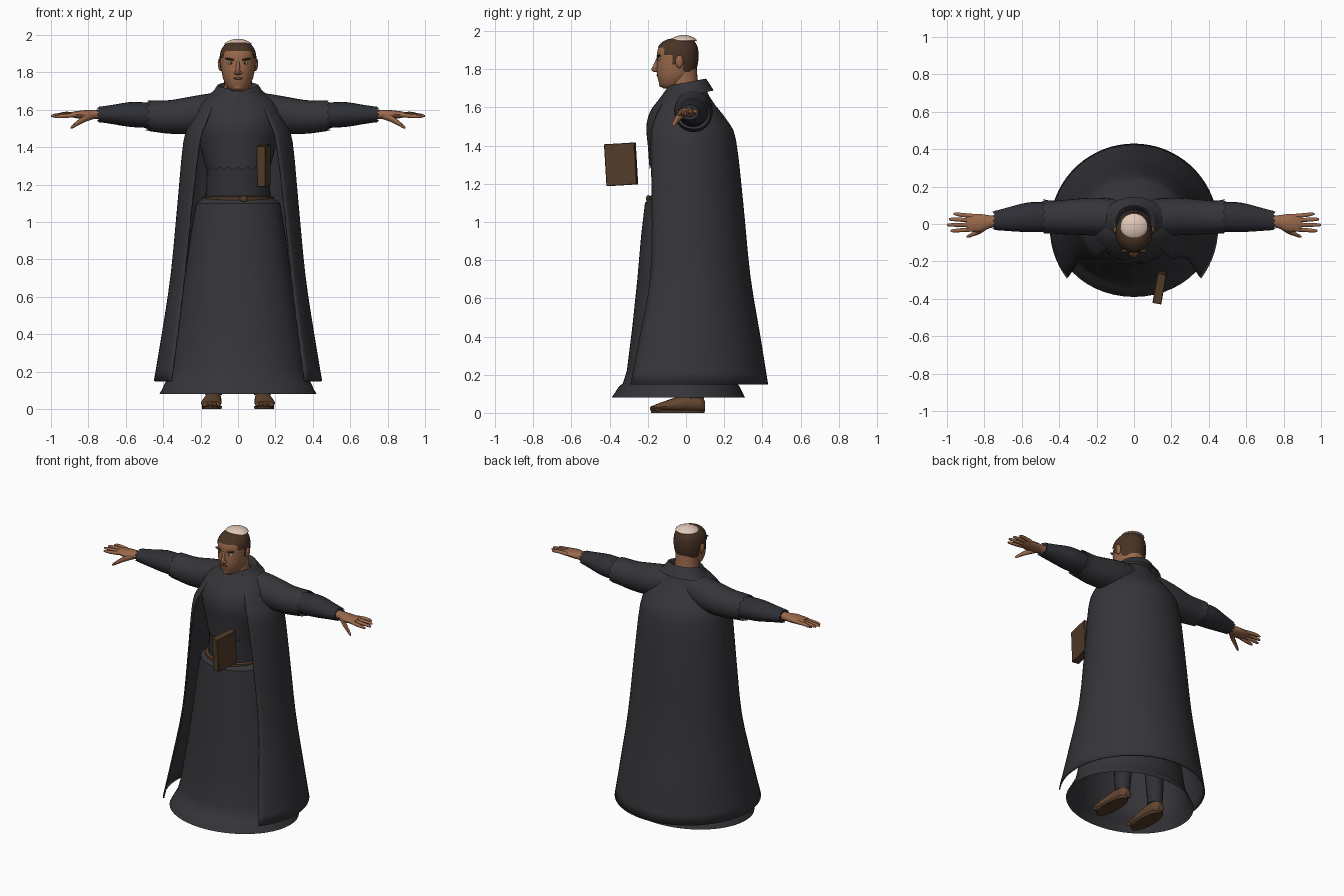
import bpy, bmesh, math
from mathutils import Vector, Matrix

cube = bpy.data.objects.get("Cube")
if cube:
    bpy.data.objects.remove(cube, do_unlink=True)


def material(name, r, g, b):
    mat = bpy.data.materials.new(name)
    mat.use_nodes = True
    mat.diffuse_color = (r, g, b, 1)
    shader = next(n for n in mat.node_tree.nodes if n.type == 'BSDF_PRINCIPLED')
    shader.inputs["Base Color"].default_value = (r, g, b, 1)
    shader.inputs["Roughness"].default_value = 0.9
    return mat


CLOTH = material("charcoal cloth", .036, .036, .042)
SLEEVE = material("dark sleeve cloth", .028, .029, .036)
SKIN = material("tan skin", .32, .14, .07)
HAIR = material("brown hair", .065, .033, .018)
SCALP = material("pale scalp", .75, .58, .48)
LEATHER = material("brown leather", .085, .045, .022)
SANDAL = material("sandal brown", .13, .062, .03)
EYE = material("eye white", .55, .5, .45)
LIP = material("lip", .2, .075, .045)

AXES = {'z': lambda t, u, v: (u, v, t),
        'x': lambda t, u, v: (t, u, v),
        'y': lambda t, u, v: (u, t, v)}


def finish(name, bm, mat, side=1):
    """Turn a bmesh into a smooth shaded object, mirrored for the right side."""
    if side < 0:
        bmesh.ops.scale(bm, vec=(-1, 1, 1), verts=bm.verts)
    bmesh.ops.recalc_face_normals(bm, faces=bm.faces)
    mesh = bpy.data.meshes.new(name)
    bm.to_mesh(mesh)
    bm.free()
    mesh.materials.append(mat)
    obj = bpy.data.objects.new(name, mesh)
    bpy.context.collection.objects.link(obj)
    bpy.ops.object.select_all(action='DESELECT')
    obj.select_set(True)
    bpy.context.view_layer.objects.active = obj
    bpy.ops.object.shade_smooth_by_angle(angle=math.radians(40))
    return obj


def smooth_sections(sections, steps):
    """Catmull-Rom interpolation between section tuples."""
    out = []
    last = len(sections) - 1
    for i in range(last):
        p0, p1 = sections[max(i - 1, 0)], sections[i]
        p2, p3 = sections[i + 1], sections[min(i + 2, last)]
        for k in range(steps):
            t = k / steps
            out.append([b + t / 2 * (c - a + t * (2 * a - 5 * b + 4 * c - d + t * (3 * (b - c) + d - a)))
                        for a, b, c, d in zip(p0, p1, p2, p3)])
    return out + [list(sections[last])]


def loft(name, mat, axis, sections, segs=24, steps=3, caps=(True, True), side=1,
         jag=(0, 0), tilt=0, keep=None):
    """Skin ellipses (t, u, v, ru, rv[, gap]); gap opens the front by an angle."""
    bm = bmesh.new()
    rings = []
    rows = smooth_sections(sections, steps)
    is_open = len(rows[0]) > 5
    for n, row in enumerate(rows):
        t, u, v, ru, rv = row[:5]
        gap = math.radians(row[5]) if is_open else 0
        ragged = jag[0] if n == 0 else jag[1] if n == len(rows) - 1 else 0
        ring = []
        for i in range(segs + is_open):
            ang = gap + (math.tau - 2 * gap) * i / segs
            p = Vector(AXES[axis](t + ragged * (-1) ** i,
                                  u + ru * math.sin(ang), v - rv * math.cos(ang)))
            p.z += tilt * p.y
            ring.append(bm.verts.new(p))
        rings.append(ring)
    for low, high in zip(rings, rings[1:]):
        for i in range(segs):
            j = (i + 1) % len(low)
            bm.faces.new((low[i], low[j], high[j], high[i]))
    if not is_open:
        for wanted, ring in zip(caps, (rings[0], rings[-1])):
            if wanted:
                bm.faces.new(ring)
    if keep:
        drop = [f for f in bm.faces if not keep(f.calc_center_median())]
        bmesh.ops.delete(bm, geom=drop, context='FACES')
    return finish(name, bm, mat, side)


def ellipsoid(name, mat, at, size, turn=0, side=1):
    bm = bmesh.new()
    bmesh.ops.create_uvsphere(bm, u_segments=14, v_segments=8, radius=1)
    shape = Matrix.Translation(at) @ Matrix.Rotation(turn, 4, 'Y') @ Matrix.Diagonal((*size, 1))
    bm.transform(shape)
    return finish(name, bm, mat, side)


# Robe: flared skirt, waist, ragged vest
loft("robe_skirt", CLOTH, 'z', [
    (.08, 0, -.04, .42, .35), (.14, 0, -.035, .39, .315), (.22, 0, -.03, .365, .28),
    (.7, 0, -.03, .285, .225), (1.1, 0, -.03, .225, .185), (1.105, 0, -.03, .16, .13)],
    segs=48, steps=2, caps=(False, True))
loft("robe_waist", SLEEVE, 'z', [
    (1.09, 0, -.025, .178, .155), (1.2, 0, -.025, .17, .155), (1.34, 0, -.025, .165, .155)])
loft("robe_vest", CLOTH, 'z', [
    (1.285, 0, -.025, .17, .167), (1.4, 0, -.02, .2, .18), (1.5, 0, -.015, .225, .193),
    (1.58, 0, -.015, .225, .172), (1.645, 0, -.005, .19, .135), (1.7, 0, 0, .11, .1)],
    segs=40, jag=(.008, 0), caps=(False, True))
loft("belt", LEATHER, 'z', [
    (1.108, 0, -.025, .183, .163), (1.113, 0, -.025, .192, .172),
    (1.133, 0, -.025, .192, .172), (1.138, 0, -.025, .18, .16)], segs=32, steps=1)
ellipsoid("belt_knot", LEATHER, (.03, -.198, 1.123), (.022, .012, .018))
loft("hood_collar", CLOTH, 'z', [
    (1.66, 0, .01, .175, .135), (1.7, 0, .008, .13, .115), (1.728, 0, .005, .112, .1),
    (1.725, 0, .005, .098, .088), (1.69, 0, 0, .085, .075)], tilt=.2, caps=(False, False))

# Open cloak wrapping round the back
cloak = loft("cloak", CLOTH, 'z', [
    (.15, 0, -.02, .45, .45, 53), (.4, 0, -.005, .408, .395, 53), (.72, 0, .01, .36, .327, 53),
    (1.1, 0, .008, .324, .292, 50), (1.43, 0, 0, .292, .262, 45), (1.53, 0, -.005, .255, .222, 43),
    (1.61, 0, -.01, .205, .165, 43), (1.67, 0, 0, .15, .115, 43)], segs=48)
hem = cloak.modifiers.new("thickness", 'SOLIDIFY')
hem.thickness = .008
hem.offset = -1

for side, label in ((1, "left"), (-1, "right")):
    # Sleeves
    loft(label + "_upper_sleeve", CLOTH, 'x', [
        (.03, .03, 1.61, .08, .07), (.12, .035, 1.59, .1, .1), (.24, .04, 1.573, .1, .1),
        (.36, .037, 1.562, .093, .09), (.44, .037, 1.566, .088, .085),
        (.485, .04, 1.568, .092, .08)], jag=(0, .009), caps=(True, False), side=side)
    loft(label + "_lower_sleeve", SLEEVE, 'x', [
        (.4, .037, 1.567, .075, .07), (.5, .037, 1.572, .08, .068), (.58, .035, 1.575, .078, .066),
        (.68, .025, 1.575, .062, .05), (.75, .018, 1.575, .05, .04)],
        jag=(0, .007), side=side)

    # Hands
    loft(label + "_palm", SKIN, 'x', [
        (.72, .015, 1.575, .032, .026), (.77, .012, 1.575, .034, .025),
        (.82, .005, 1.574, .048, .024), (.87, .006, 1.574, .047, .018),
        (.895, .008, 1.575, .038, .011)], segs=16, side=side)
    for n, (y, tip, name) in enumerate(((.043, .965, "little"), (.02, .99, "ring"),
                                        (-.004, 1, "middle"), (-.029, .98, "index"))):
        spread = y * 1.25
        z = 1.576 - .004 * n
        loft(f"{label}_{name}_finger", SKIN, 'x', [
            (.86, y, 1.575, .012, .012), (.92, (y + spread) / 2, z + .003, .0115, .011),
            (tip - .012, spread, z, .009, .008), (tip, spread, z - .002, .004, .004)],
            segs=10, steps=2, side=side)
    loft(label + "_thumb", SKIN, 'x', [
        (.775, -.005, 1.57, .016, .02), (.82, -.035, 1.553, .017, .019),
        (.86, -.054, 1.528, .012, .014), (.885, -.065, 1.51, .009, .01),
        (.895, -.068, 1.504, .003, .004)], segs=10, steps=2, side=side)

    # Legs and sandalled feet
    loft(label + "_leg", SLEEVE, 'z', [
        (.075, .13, .045, .045, .048), (.3, .125, .045, .058, .062),
        (.6, .11, .03, .07, .075), (.95, .09, 0, .085, .09)], segs=16, steps=2, side=side)
    loft(label + "_foot", SANDAL, 'y', [
        (.1, .132, .035, .022, .025), (.075, .132, .05, .04, .045), (.02, .133, .052, .044, .047),
        (-.06, .138, .043, .05, .036), (-.13, .143, .032, .056, .023),
        (-.165, .143, .026, .05, .016)], segs=16, side=side)
    loft(label + "_sandal_sole", LEATHER, 'z', [
        (0, .14, -.043, .052, .14), (.016, .14, -.043, .054, .143)], segs=20, steps=1, side=side)
    for n in range(5):
        ellipsoid(f"{label}_toe_{n + 1}", SANDAL,
                  (.104 + .02 * n, -.17 + .006 * n, .025 - .001 * n),
                  (.0125 - .001 * n, .02, .013), side=side)

    # Paired face features
    ellipsoid(label + "_ear", SKIN, (.096, -.035, 1.84), (.012, .021, .034), .12, side)
    ellipsoid(label + "_eye", EYE, (.038, -.14, 1.85), (.016, .007, .007), 0, side)
    ellipsoid(label + "_iris", HAIR, (.037, -.145, 1.85), (.0065, .004, .0065), 0, side)
    ellipsoid(label + "_eyebrow", HAIR, (.042, -.143, 1.87), (.028, .011, .006), -.2, side)
    ellipsoid(label + "_nostril", SKIN, (.013, -.157, 1.797), (.009, .014, .009), 0, side)

# Head
HEAD = [(1.7, 0, -.085, .03, .035), (1.718, 0, -.075, .054, .062), (1.76, 0, -.06, .077, .09),
        (1.8, 0, -.052, .087, .102), (1.85, 0, -.046, .093, .106), (1.9, 0, -.045, .091, .104),
        (1.935, 0, -.04, .077, .088), (1.955, 0, -.035, .055, .062), (1.962, 0, -.03, .025, .03)]
loft("head", SKIN, 'z', HEAD, segs=40, steps=4)
loft("neck", SKIN, 'z', [
    (1.64, 0, .0, .085, .085), (1.72, 0, -.01, .075, .075), (1.82, 0, -.015, .072, .07)])
loft("nose", SKIN, 'z', [
    (1.785, 0, -.152, .009, .012), (1.796, 0, -.158, .014, .024),
    (1.82, 0, -.152, .011, .02), (1.862, 0, -.143, .009, .01)], segs=14)
ellipsoid("mouth", LIP, (0, -.148, 1.768), (.026, .007, .006))
ellipsoid("chin", SKIN, (0, -.128, 1.722), (.026, .014, .016))


def has_hair(p):
    return (p.z > 1.912 or (p.y > -.012 and p.z > 1.785)
            or (p.y > -.075 and p.z > 1.825) or (p.y > -.115 and p.z > 1.88))


# Short hair shell and shaved crown
loft("hair", HAIR, 'z', [(t, u, v, a + .005, b + .005) for t, u, v, a, b in HEAD],
     segs=56, steps=6, keep=has_hair)
loft("shaved_crown", SCALP, 'z', [
    (1.947, 0, -.012, .07, .066), (1.955, 0, -.012, .072, .068), (1.968, 0, -.012, .052, .05),
    (1.977, 0, -.012, .025, .024), (1.979, 0, -.012, .006, .006)], segs=28)

# Book floating beside the waist
bm = bmesh.new()
bmesh.ops.create_cube(bm, size=1)
bm.transform(Matrix.Translation((.137, -.34, 1.302)) @ Matrix.Rotation(-.17, 4, 'Z')
             @ Matrix.Rotation(.06, 4, 'X') @ Matrix.Diagonal((.048, .162, .22, 1)))
book = finish("book", bm, LEATHER)
bevel = book.modifiers.new("edge", 'BEVEL')
bevel.width = .003
